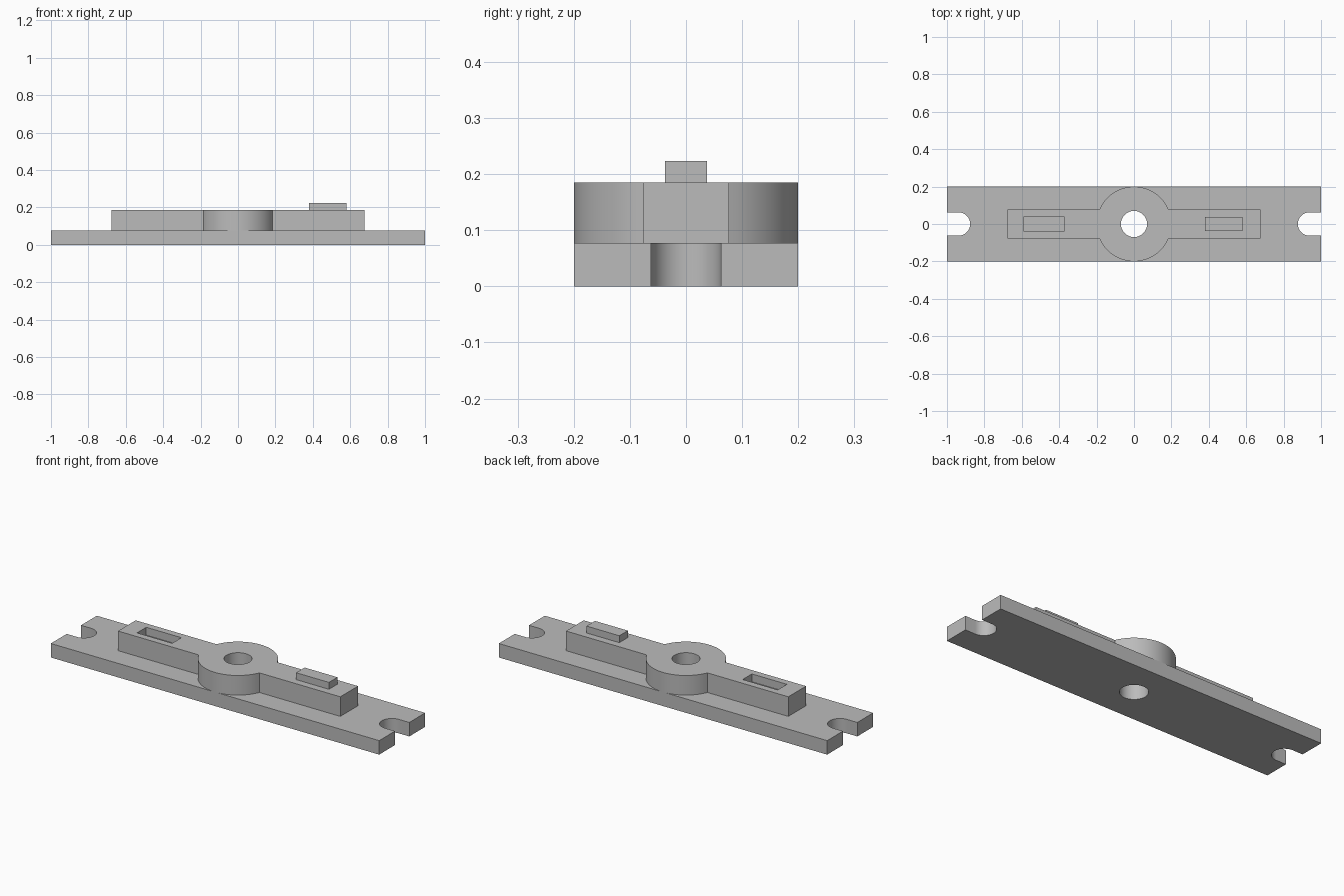
import bpy, bmesh
from math import sin, cos, pi, asin

if "Cube" in bpy.data.objects:
    bpy.data.objects.remove(bpy.data.objects["Cube"])

PLATE_TOP, BAR_TOP, PEG_TOP = 0.077, 0.185, 0.223
HALF_DEPTH, BAR_HALF, BAR_END = 0.2, 0.077, 0.677
NOTCH_R, HOLE_R = 0.062, 0.07

grey = bpy.data.materials.new("grey_plastic")
grey.use_nodes = True
colour = (0.5, 0.5, 0.5, 1)
grey.diffuse_color = colour
grey.node_tree.nodes["Principled BSDF"].inputs["Base Color"].default_value = colour


def arc(cx, radius, start, end, steps):
    """Points on an arc centred on the x axis."""
    return [(cx + radius * cos(start + (end - start) * i / steps),
             radius * sin(start + (end - start) * i / steps)) for i in range(steps + 1)]


def rectangle(x0, x1, half):
    return [(x0, -half), (x1, -half), (x1, half), (x0, half)]


def turned(points):
    """Add the same outline turned half way round, to close a symmetric profile."""
    return points + [(-x, -y) for x, y in points]


def prism(name, outline, z0, z1):
    """Extrude a flat outline from z0 to z1."""
    bm = bmesh.new()
    face = bm.faces.new([bm.verts.new((x, y, z0)) for x, y in outline])
    top = bmesh.ops.extrude_face_region(bm, geom=[face])["geom"]
    bmesh.ops.translate(bm, vec=(0, 0, z1 - z0),
                        verts=[v for v in top if isinstance(v, bmesh.types.BMVert)])
    bmesh.ops.recalc_face_normals(bm, faces=bm.faces)
    mesh = bpy.data.meshes.new(name)
    bm.to_mesh(mesh)
    bm.free()
    mesh.materials.append(grey)
    obj = bpy.data.objects.new(name, mesh)
    bpy.context.collection.objects.link(obj)
    return obj


def activate(obj):
    bpy.ops.object.select_all(action="DESELECT")
    obj.select_set(True)
    bpy.context.view_layer.objects.active = obj


def cut(obj, outline, z0, z1):
    """Cut a prism out of an object."""
    cutter = prism("cutter", outline, z0, z1)
    cutter.hide_render = True
    mod = obj.modifiers.new("cut", "BOOLEAN")
    mod.operation, mod.solver, mod.object = "DIFFERENCE", "EXACT", cutter
    activate(obj)
    bpy.ops.object.modifier_apply(modifier=mod.name)
    bpy.data.objects.remove(cutter)


# Base plate with a round-ended slot in each end
notch = arc(1 - 2 * NOTCH_R + NOTCH_R, NOTCH_R, -pi / 2, -3 * pi / 2, 24)
half_plate = [(1, -HALF_DEPTH), (1, -NOTCH_R)] + notch + [(1, NOTCH_R), (1, HALF_DEPTH)]
base_plate = prism("base_plate", turned(half_plate), 0, PLATE_TOP)

# Raised bar that swells into a round hub
meet = asin(BAR_HALF / HALF_DEPTH)
half_bar = [(BAR_END, -BAR_HALF), (BAR_END, BAR_HALF)] + arc(0, HALF_DEPTH, meet, pi - meet, 32)
hub_bar = prism("hub_bar", turned(half_bar), PLATE_TOP, BAR_TOP)

# Centre hole through both layers
for part in (base_plate, hub_bar):
    cut(part, arc(0, HOLE_R, 0, 2 * pi, 48)[:-1], -0.1, 0.3)

# Socket on the right arm, matching peg on the left arm
cut(hub_bar, rectangle(-0.587, -0.373, 0.04), BAR_TOP - 0.043, 0.3)
peg = prism("locating_peg", rectangle(0.38, 0.58, 0.037), BAR_TOP, PEG_TOP)

# Smooth round walls, crisp edges
for part in (base_plate, hub_bar):
    activate(part)
    bpy.ops.object.shade_smooth_by_angle(angle=pi / 6)
